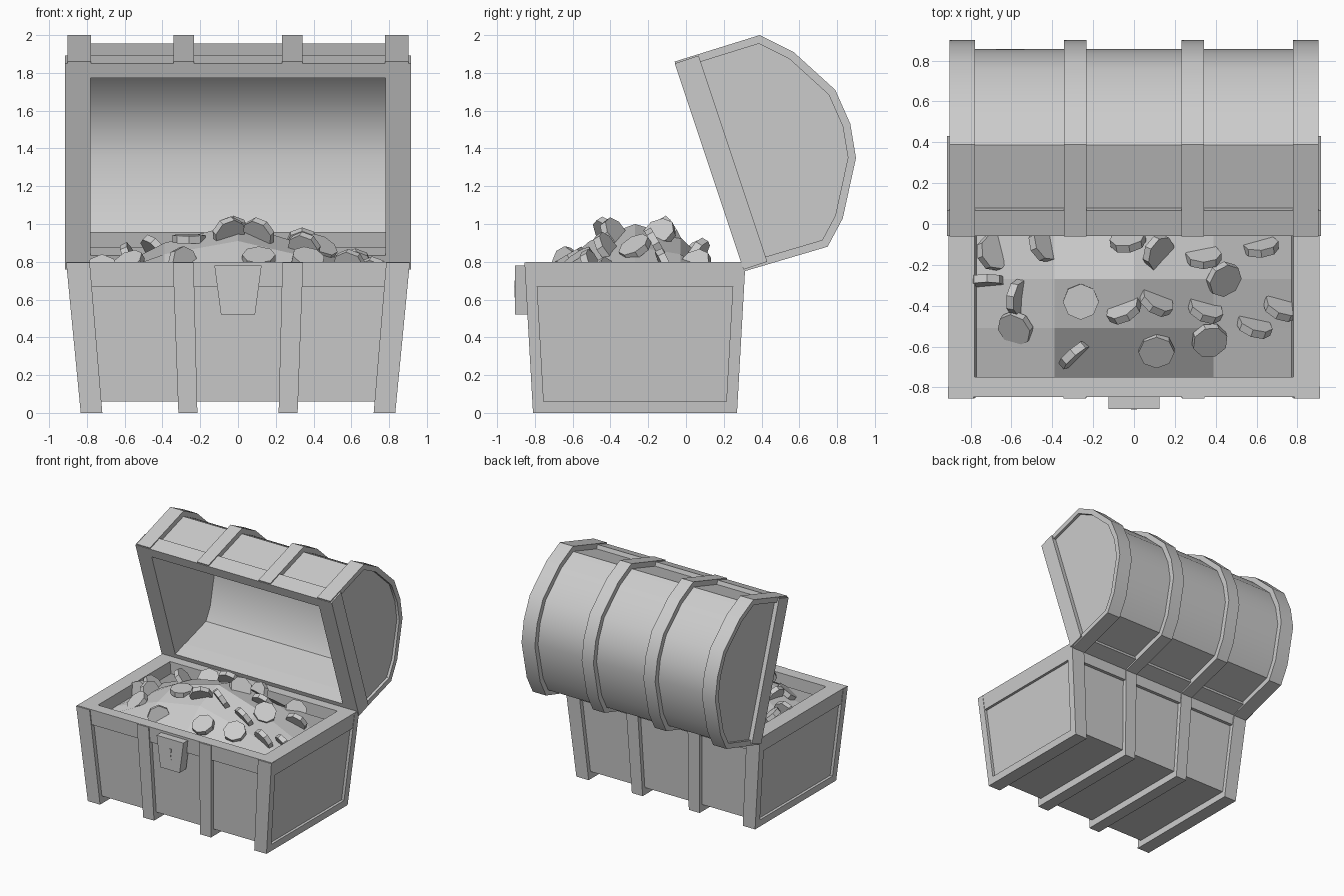
import bpy, bmesh, math
from mathutils import Vector, Matrix, Euler
from mathutils.geometry import intersect_line_line_2d as _unused, intersect_line_line

if "Cube" in bpy.data.objects:
    bpy.data.objects.remove(bpy.data.objects["Cube"])

GREY = (0.6, 0.6, 0.6, 1)
mat = bpy.data.materials.new("plain_grey")
mat.use_nodes = True
mat.diffuse_color = GREY
mat.node_tree.nodes["Principled BSDF"].inputs["Base Color"].default_value = GREY


def finish(name, bm, smooth=False):
    bmesh.ops.recalc_face_normals(bm, faces=bm.faces)
    mesh = bpy.data.meshes.new(name)
    bm.to_mesh(mesh)
    bm.free()
    mesh.materials.append(mat)
    obj = bpy.data.objects.new(name, mesh)
    bpy.context.collection.objects.link(obj)
    if smooth:
        bpy.ops.object.select_all(action="DESELECT")
        obj.select_set(True)
        bpy.context.view_layer.objects.active = obj
        bpy.ops.object.shade_smooth_by_angle(angle=math.radians(30))
    return obj


def taper(z):
    return 0.915 + 0.085 * z / 0.8


def prism(name, profile, x0, x1, scale=lambda z: 1, smooth=False):
    """Extrude a (y, z) profile along x; scale narrows x with height."""
    bm = bmesh.new()
    a, b = ([bm.verts.new((x * scale(z), y, z)) for y, z in profile] for x in (x0, x1))
    n = len(profile)
    for i in range(n):
        j = (i + 1) % n
        bm.faces.new((a[i], a[j], b[j], b[i]))
    bm.faces.new(a)
    bm.faces.new(b)
    return finish(name, bm, smooth)


def inset(profile, d):
    """Move every edge inward by d except the closing (open mouth) edge."""
    n = len(profile)
    lines = []
    for i in range(n):
        p, q = Vector(profile[i]), Vector(profile[(i + 1) % n])
        e = (q - p).normalized()
        off = Vector((-e.y, e.x)) * (0 if i == n - 1 else d)
        lines.append(((p + off).to_3d(), (q + off).to_3d()))
    return [intersect_line_line(*lines[i - 1], *lines[i])[0].to_2d()[:] for i in range(n)]


STRAPS = {"right_end": (-0.91, -0.785), "right_middle": (-0.345, -0.235),
          "left_middle": (0.235, 0.345), "left_end": (0.785, 0.91)}

# Tapered base: solid body, U-shaped straps and a rim of four bars
base = [(-0.855, 0.8), (-0.81, 0), (0.27, 0), (0.315, 0.8)]


def base_y(z, d):
    return -0.81 - 0.056 * z + d, 0.27 + 0.056 * z - d


low, high = base_y(0.06, 0.035), base_y(0.69, 0.035)
prism("base_body", [(high[0], 0.69), (low[0], 0.06), (low[1], 0.06), (high[1], 0.69)],
      -0.885, 0.885, taper)
for side, (x0, x1) in STRAPS.items():
    inner = inset([(y, min(z, 0.797)) for y, z in base], 0.06)
    prism(side + "_base_strap", [(y, min(z, 0.797)) for y, z in base] + inner[::-1], x0, x1, taper)

low, high = base_y(0.67, 0.008), base_y(0.8, 0.008)
for name, i, edge in (("front", 0, -0.75), ("back", 1, 0.21)):
    prism(name + "_base_rim", [(low[i], 0.67), (high[i], 0.8), (edge, 0.8), (edge, 0.67)],
          -0.907, 0.907, taper)
for name, s in (("right", -1), ("left", 1)):
    prism(name + "_base_rim", [(-0.75, 0.67), (-0.75, 0.8), (0.21, 0.8), (0.21, 0.67)],
          s * 0.78, s * 0.907, taper)

# Lid: curved shell, end walls and straps, open toward the front
lid = [(0.31, 0.75), (0.75, 0.88), (0.83, 1.03), (0.90, 1.35), (0.87, 1.53),
       (0.79, 1.71), (0.57, 1.91), (0.39, 2.0), (-0.06, 1.86)]
panel, cavity = inset(lid, 0.042), inset(lid, 0.09)
prism("lid_shell", panel + cavity[::-1], -0.78, 0.78, smooth=True)
for side, (x0, x1) in STRAPS.items():
    prism(side + "_lid_strap", lid + panel[::-1], x0 * 0.992, x1 * 0.992, smooth=True)
for name, s in (("right", -1), ("left", 1)):
    prism(name + "_lid_end", panel, s * 0.78, s * 0.88, smooth=True)

# Lid rim: a frame around the mouth
hinge = Vector(lid[0])
along = (Vector(lid[-1]) - hinge).normalized()
depth = Vector((along.y, -along.x))


def rim_bar(name, t0, t1, x0, x1):
    corners = ((t0, -0.003), (t1, -0.003), (t1, 0.13), (t0, 0.13))
    prism(name, [(hinge + along * t + depth * d)[:] for t, d in corners], x0, x1)


rim_bar("lower_lid_rim", 0.01, 0.09, -0.915, 0.915)
rim_bar("upper_lid_rim", 1.08, 1.16, -0.915, 0.915)
for name, s in (("right", -1), ("left", 1)):
    rim_bar(name + "_lid_rim", 0.09, 1.08, s * 0.78, s * 0.915)


# Lock plate with a keyhole
def plate(name, outline, y0, y1):
    bm = bmesh.new()
    face = bm.faces.new([bm.verts.new((x, y0, z)) for x, z in outline])
    ext = bmesh.ops.extrude_face_region(bm, geom=[face])["geom"]
    bmesh.ops.translate(bm, vec=(0, y1 - y0, 0), verts=[v for v in ext if isinstance(v, bmesh.types.BMVert)])
    return finish(name, bm)


plate("lock_plate", [(-0.125, 0.78), (-0.09, 0.52), (0.09, 0.52), (0.125, 0.78)], -0.905, -0.82)
plate("keyhole", [(-0.012, 0.7), (-0.014, 0.675), (-0.005, 0.665), (-0.012, 0.61),
                  (0.012, 0.61), (0.005, 0.665), (0.014, 0.675), (0.012, 0.7)], -0.908, -0.9)

# Faceted treasure mound on a four by four grid
HEIGHTS = [[0.7] * 5, [0.7, 0.84, 0.91, 0.82, 0.7], [0.7, 0.9, 1.0, 0.88, 0.7],
           [0.7, 0.85, 0.93, 0.84, 0.7], [0.7] * 5]


def mound_z(x, y):
    u, v = (x + 0.78) / 0.39, (y + 0.75) / 0.24
    i, j = min(int(u), 3), min(int(v), 3)
    u, v = u - i, v - j
    near = HEIGHTS[j][i] * (1 - u) + HEIGHTS[j][i + 1] * u
    far = HEIGHTS[j + 1][i] * (1 - u) + HEIGHTS[j + 1][i + 1] * u
    return near * (1 - v) + far * v


bm = bmesh.new()
grid = [[bm.verts.new((-0.78 + 0.39 * i, -0.75 + 0.24 * j, HEIGHTS[j][i])) for i in range(5)]
        for j in range(5)]
for j in range(4):
    for i in range(4):
        bm.faces.new((grid[j][i], grid[j][i + 1], grid[j + 1][i + 1], grid[j + 1][i]))
finish("treasure_mound", bm)

# Octagonal coins half buried in the mound: x, y, yaw, tilt
COINS = [(-0.69, -0.14, 110, 40), (-0.44, -0.1, 115, 50), (-0.72, -0.28, 0, 80),
         (-0.57, -0.36, 80, 65), (-0.58, -0.51, -40, 40), (-0.26, -0.38, 0, 3),
         (-0.29, -0.64, 40, 80), (0.11, -0.62, 0, 30), (-0.03, -0.08, 10, -60),
         (0.12, -0.14, 65, 50), (0.34, -0.16, 0, -60), (0.62, -0.11, 5, -65),
         (0.44, -0.27, 45, 40), (-0.05, -0.42, 30, -60), (0.11, -0.38, -35, -60),
         (0.35, -0.42, -25, -60), (0.59, -0.5, -20, -65), (0.37, -0.57, 20, 35),
         (0.72, -0.41, -25, -60), (-0.3, 0.04, 30, 50), (0.15, 0.06, -20, 60), (0.5, 0.05, 60, 50)]
for n, (x, y, yaw, tilt) in enumerate(COINS):
    bm = bmesh.new()
    bmesh.ops.create_cone(bm, cap_ends=True, segments=8, radius1=0.088, radius2=0.088, depth=0.04)
    turn = Euler((math.radians(tilt), 0, math.radians(yaw))).to_matrix().to_4x4()
    bm.transform(Matrix.Translation((x, y, mound_z(x, y) + 0.02)) @ turn)
    finish(f"coin_{n + 1}", bm)
